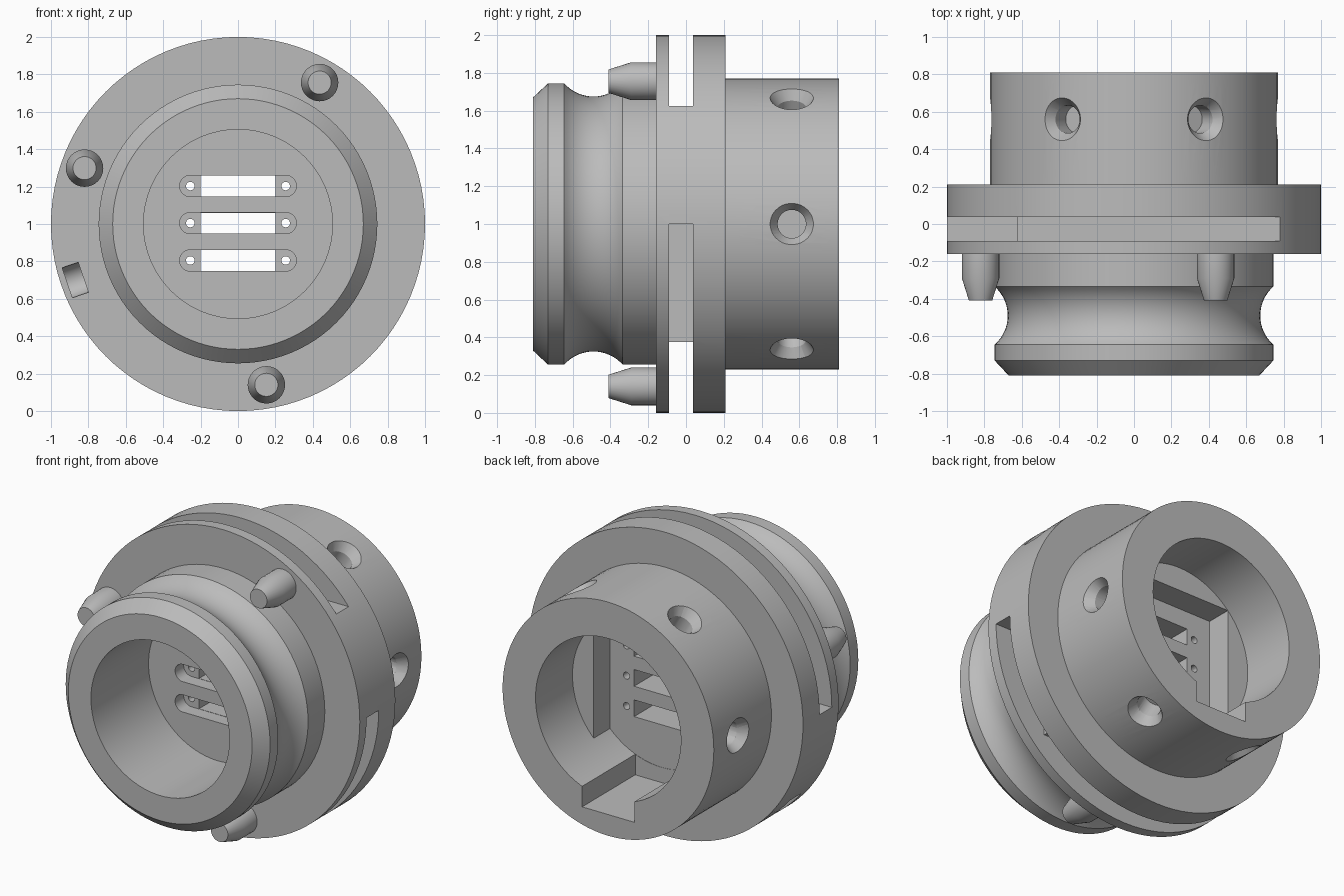
import bpy, bmesh, math
from mathutils import Matrix, Vector

if "Cube" in bpy.data.objects:
    bpy.data.objects.remove(bpy.data.objects["Cube"], do_unlink=True)

AXIS_Z = 1.0
metal = bpy.data.materials.new("grey metal")
metal.use_nodes = True
grey = (0.5, 0.5, 0.5, 1)
metal.diffuse_color = grey
metal.node_tree.nodes["Principled BSDF"].inputs["Base Color"].default_value = grey


def make(name, bm):
    """Turn a bmesh built around the y axis into an object at axle height."""
    bmesh.ops.translate(bm, vec=(0, 0, AXIS_Z), verts=bm.verts)
    bmesh.ops.recalc_face_normals(bm, faces=bm.faces)
    mesh = bpy.data.meshes.new(name)
    bm.to_mesh(mesh)
    bm.free()
    mesh.materials.append(metal)
    obj = bpy.data.objects.new(name, mesh)
    bpy.context.collection.objects.link(obj)
    return obj


def box(x0, x1, y0, y1, z0, z1):
    bm = bmesh.new()
    size = Matrix.Diagonal((x1 - x0, y1 - y0, z1 - z0, 1))
    mid = Matrix.Translation(((x0 + x1) / 2, (y0 + y1) / 2, (z0 + z1) / 2))
    bmesh.ops.create_cube(bm, size=1, matrix=mid @ size)
    return bm


def rod(start, end, r1, r2, segments=32):
    """Cylinder or cone between two points."""
    start, end = Vector(start), Vector(end)
    d = end - start
    bm = bmesh.new()
    m = Matrix.Translation((start + end) / 2) @ d.to_track_quat('Z', 'Y').to_matrix().to_4x4()
    m = m @ Matrix.Rotation(math.pi / segments, 4, 'Z')
    bmesh.ops.create_cone(bm, cap_ends=True, segments=segments, radius1=r1,
                          radius2=r2, depth=d.length, matrix=m)
    return bm


def lathe(profile, segments, centre=(0, 0)):
    """Spin (y, radius) points about the y axis."""
    bm = bmesh.new()
    verts = [bm.verts.new((r, y, 0)) for y, r in profile]
    edges = [bm.edges.new(pair) for pair in zip(verts, verts[1:])]
    bmesh.ops.spin(bm, geom=verts + edges, cent=(0, 0, 0), axis=(0, 1, 0),
                   angle=math.tau, steps=segments, use_merge=True)
    bmesh.ops.remove_doubles(bm, verts=bm.verts, dist=1e-5)
    bmesh.ops.translate(bm, vec=(centre[0], 0, centre[1]), verts=bm.verts)
    return bm


def activate(obj):
    bpy.ops.object.select_all(action='DESELECT')
    obj.select_set(True)
    bpy.context.view_layer.objects.active = obj


def cut(target, bm):
    cutter = make("cutter", bm)
    cutter.hide_render = True
    activate(target)
    mod = target.modifiers.new("cut", 'BOOLEAN')
    mod.operation, mod.solver, mod.object = 'DIFFERENCE', 'EXACT', cutter
    bpy.ops.object.modifier_apply(modifier=mod.name)
    bpy.data.objects.remove(cutter, do_unlink=True)


def smooth(obj):
    activate(obj)
    bpy.ops.object.shade_smooth_by_angle(angle=math.radians(25))


# Body: grooved front collar, wide flange, rear barrel, bores at both ends
FRONT_WALL, REAR_WALL = -0.21, 0.255
R, half, deep = 0.745, 0.155, 0.07
arc_r = (half ** 2 + deep ** 2) / (2 * deep)
sweep = math.asin(half / arc_r)
groove = []
for i in range(17):
    a = sweep * (i / 8 - 1)
    groove.append((-0.49 + arc_r * math.sin(a), R - deep + arc_r * (1 - math.cos(a))))
profile = [(FRONT_WALL, 0), (FRONT_WALL, 0.505), (-0.81, 0.505), (-0.81, 0.67),
           (-0.73, R), *groove, (-0.16, R), (-0.16, 1), (0.21, 1), (0.21, 0.77),
           (0.81, 0.77), (0.81, 0.53), (REAR_WALL, 0.53), (REAR_WALL, 0)]
body = make("coupling_body", lathe(profile, 96))

# Flange slots: two L-shaped cuts, half a turn apart
for turn in (0, math.pi):
    for bm in (box(-1.1, 1.1, -0.09, 0.037, 0.625, 1.1),
               box(-1.1, -0.625, -0.09, 0.037, 0, 1.1)):
        bmesh.ops.rotate(bm, cent=(0, 0, 0), verts=bm.verts,
                         matrix=Matrix.Rotation(turn, 3, 'Y'))
        cut(body, bm)

# Rounded index pocket in the flange front
a = math.radians(199)
out = Vector((math.cos(a), 0, math.sin(a)))
shift = Vector((0, -0.16, 0))
cut(body, rod(out * 0.875 + shift, out * 0.965 + shift, 0.085, 0.085))

# Keyway in the rear bore
cut(body, box(-0.19, 0.19, REAR_WALL + 0.002, 0.9, -0.63, -0.3))

# Countersunk blind screw holes around the barrel
for i in range(6):
    a = i * math.pi / 3
    out = Vector((math.cos(a), 0, math.sin(a)))
    shift = Vector((0, 0.56, 0))
    cut(body, rod(out * 0.60 + shift, out * 0.75 + shift, 0.075, 0.075))
    cut(body, rod(out * 0.70 + shift, out * 0.80 + shift, 0.068, 0.135))

# Contact slots: rounded recess, through window and two pin holes each
for z in (-0.195, 0.005, 0.203):
    recess = rod((0, -0.3, z), (0, FRONT_WALL + 0.09, z), 0.057, 0.057)
    for v in recess.verts:
        v.co.x += math.copysign(0.255, v.co.x)
    cut(body, recess)
    cut(body, box(-0.2, 0.2, -0.3, 0.4, z - 0.055, z + 0.055))
    for x in (-0.255, 0.255):
        cut(body, rod((x, -0.3, z), (x, 0.4, z), 0.023, 0.023, 16))
smooth(body)

# Flat ledges at the bottom of the rear bore
LEDGE = (REAR_WALL - 0.01, 0.425)
make("left_ledge", box(0.375, 0.58, *LEDGE, -0.38, 0.38))
make("right_ledge", box(-0.58, -0.375, *LEDGE, -0.38, 0.38))
make("top_ledge", box(-0.38, 0.38, *LEDGE, 0.375, 0.58))

# Tapered locating pins on the flange front
pin_profile = [(-0.41, 0), (-0.41, 0.062), (-0.29, 0.1), (-0.15, 0.1), (-0.15, 0)]
for number, degrees in enumerate((60, 160, 280), 1):
    a = math.radians(degrees)
    centre = (0.873 * math.cos(a), 0.873 * math.sin(a))
    smooth(make(f"locating_pin_{number}", lathe(pin_profile, 32, centre)))
